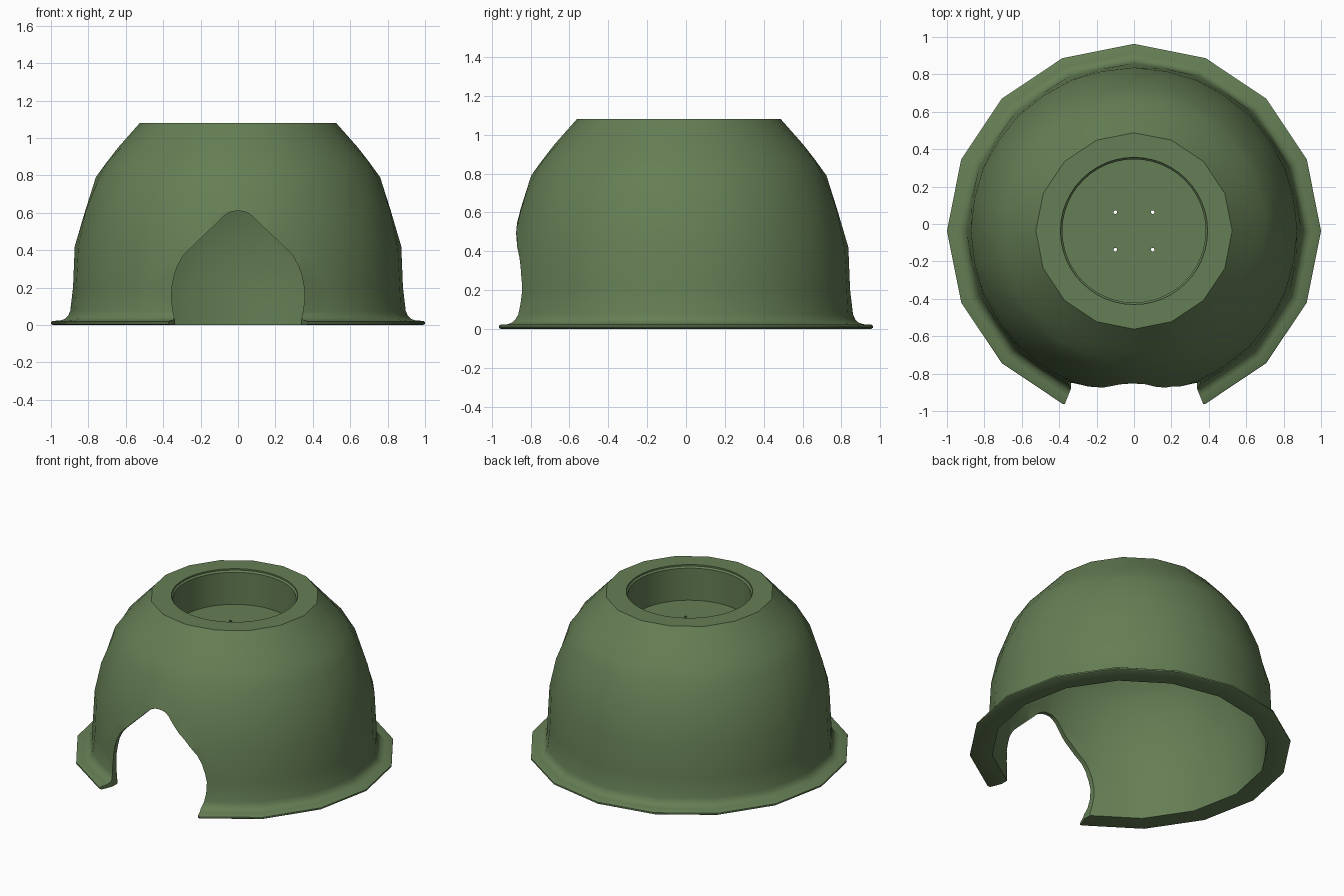
import bpy, bmesh, math
from mathutils import Vector

if "Cube" in bpy.data.objects:
    bpy.data.objects.remove(bpy.data.objects["Cube"])

CY = -0.037          # dome axis offset in y
FLAT = math.cos(math.pi / 16)   # keeps in-between points on a 16-sided outline
green = bpy.data.materials.new("moss green")
green.diffuse_color = (0.13, 0.21, 0.09, 1)
green.use_nodes = True
green.node_tree.nodes["Principled BSDF"].inputs["Base Color"].default_value = green.diffuse_color


def finish(bm, name):
    bmesh.ops.remove_doubles(bm, verts=bm.verts, dist=1e-5)
    bmesh.ops.recalc_face_normals(bm, faces=bm.faces)
    me = bpy.data.meshes.new(name)
    bm.to_mesh(me)
    bm.free()
    me.materials.append(green)
    ob = bpy.data.objects.new(name, me)
    bpy.context.collection.objects.link(ob)
    return ob


def lathe(name, profile, sides, x=0, y=CY):
    """Turn a profile (radius, height, optional factor on odd sides) into a solid."""
    bm = bmesh.new()
    rings = []
    for i in range(sides):
        a = 2 * math.pi * i / sides
        ring = []
        for r, z, *odd in profile:
            if odd and i % 2:
                r *= odd[0]
            ring.append(bm.verts.new((x + r * math.cos(a), y + r * math.sin(a), z)))
        rings.append(ring)
    for i in range(sides):
        p, q = rings[i], rings[(i + 1) % sides]
        for j in range(len(profile) - 1):
            if profile[j][0] == 0:
                bm.faces.new((p[j], p[j + 1], q[j + 1]))
            elif profile[j + 1][0] == 0:
                bm.faces.new((p[j], p[j + 1], q[j]))
            else:
                bm.faces.new((p[j], p[j + 1], q[j + 1], q[j]))
    return finish(bm, name)


def prism(name, points, direction):
    """Extrude a flat outline along a direction."""
    bm = bmesh.new()
    face = bm.faces.new([bm.verts.new(p) for p in points])
    ext = bmesh.ops.extrude_face_region(bm, geom=[face], use_keep_orig=True)
    moved = [v for v in ext["geom"] if isinstance(v, bmesh.types.BMVert)]
    bmesh.ops.translate(bm, verts=moved, vec=Vector(direction))
    return finish(bm, name)


# Thin domed shell: hanging pot, inside wall, flange, outside wall, flat top
dome = lathe("dome", [
    (0, 0.80), (0.43, 0.80), (0.43, 1.04), (0.50, 1.04), (0.61, 0.93),
    (0.68, 0.84, 1.01), (0.728, 0.78), (0.79, 0.61, 1.01), (0.84, 0.42),
    (0.852, 0.2), (0.86, 0, FLAT),
    (0.99, 0, FLAT), (1.0, 0.006, FLAT), (1.0, 0.016, FLAT), (0.99, 0.022, FLAT),
    (0.95, 0.024, FLAT), (0.925, 0.033, FLAT), (0.908, 0.05, 0.985),
    (0.897, 0.075, 0.99), (0.882, 0.2), (0.873, 0.42, 0.997),
    (0.817, 0.61, 1.015), (0.76, 0.79, 0.995), (0.702, 0.87, 1.012),
    (0.64, 0.95, 0.995), (0.525, 1.08, FLAT), (0, 1.08)], 32)

# Pointed arch doorway
half = [(0.337, -0.1), (0.337, 0.02), (0.347, 0.07), (0.355, 0.13), (0.354, 0.2),
        (0.342, 0.26), (0.322, 0.32), (0.293, 0.37), (0.25, 0.415), (0.2, 0.463),
        (0.14, 0.52), (0.08, 0.58), (0.055, 0.598), (0.03, 0.607)]
outline = half + [(0, 0.61)] + [(-x, z) for x, z in reversed(half)]
door = prism("door_cutter", [(x, -1.3, z) for x, z in outline], (0, 0.75, 0))

# Wedge that opens the flange in front of the doorway
t = math.radians(21.8)
wedge = prism("flange_cutter",
              [(s * r * math.sin(t), CY - r * math.cos(t), -0.1)
               for s, r in ((-1, 0.6), (1, 0.6), (1, 1.3), (-1, 1.3))],
              (0, 0, 0.16))

# Round recess in the top, with a small lip
recess = lathe("recess_cutter", [(0, 0.84), (0.383, 0.84), (0.383, 1.06),
                                 (0.393, 1.07), (0.393, 1.2), (0, 1.2)], 48)

# Four small drain holes in the recess floor
drains = [lathe("drain_cutter", [(0, 0.7), (0.01, 0.7), (0.01, 0.95), (0, 0.95)],
                8, sx * 0.1, CY + sy * 0.1)
          for sx in (-1, 1) for sy in (-1, 1)]

bpy.context.view_layer.objects.active = dome
for cutter in [door, wedge, recess] + drains:
    cutter.hide_render = True
    mod = dome.modifiers.new("cut", "BOOLEAN")
    mod.operation = "DIFFERENCE"
    mod.solver = "EXACT"
    mod.object = cutter
    bpy.ops.object.modifier_apply(modifier=mod.name)
    bpy.data.objects.remove(cutter, do_unlink=True)

# Smooth walls, crisp rims
bpy.ops.object.select_all(action="DESELECT")
dome.select_set(True)
bpy.ops.object.shade_smooth_by_angle(angle=math.radians(35))
